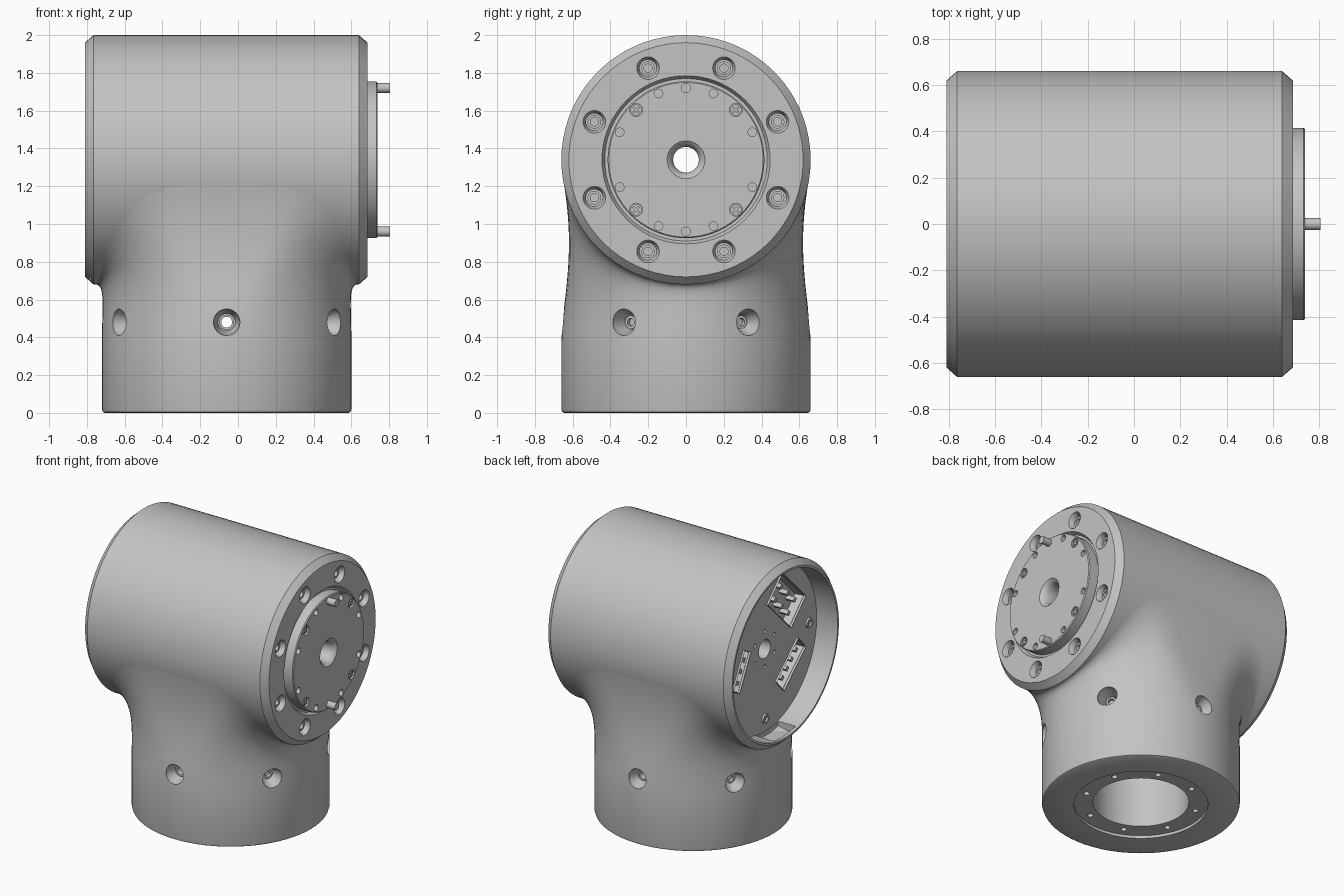
import bpy, bmesh
from math import sin, cos, pi, radians, copysign
from mathutils import Vector, Matrix

old = bpy.data.objects.get("Cube")
if old:
    bpy.data.objects.remove(old, do_unlink=True)

SEG = 72
R = 0.66            # radius of both cylinders
AXIS_Z = 1.34       # height of the horizontal axis
BASE_X = -0.06      # offset of the vertical axis
PLATE_X = -0.64     # rear plate inside the cup
FACE_X = 0.686      # front ring of the housing
FLANGE_X = 0.738    # face of the output flange
X, Z = Vector((1, 0, 0)), Vector((0, 0, 1))

grey = bpy.data.materials.new("machined_grey")
grey.use_nodes = True
grey.diffuse_color = (0.55, 0.55, 0.55, 1)
grey.node_tree.nodes["Principled BSDF"].inputs["Base Color"].default_value = (0.55, 0.55, 0.55, 1)


def finish(name, bm):
    bmesh.ops.remove_doubles(bm, verts=bm.verts, dist=1e-5)
    bmesh.ops.recalc_face_normals(bm, faces=bm.faces)
    mesh = bpy.data.meshes.new(name)
    bm.to_mesh(mesh)
    bm.free()
    mesh.materials.append(grey)
    obj = bpy.data.objects.new(name, mesh)
    bpy.context.collection.objects.link(obj)
    return obj


def skin(bm, rings, closed=False):
    """Bridge a list of rings of points with quads."""
    loops = [[bm.verts.new(p) for p in ring] for ring in rings]
    pairs = list(zip(loops, loops[1:])) + ([(loops[-1], loops[0])] if closed else [])
    for a, b in pairs:
        n = len(a)
        for i in range(n):
            j = (i + 1) % n
            bm.faces.new((a[i], a[j], b[j], b[i]))


def lathe(bm, profile, loc=(0, 0, 0), axis=Z, seg=SEG, closed=False):
    """Turn a (radius, height) profile round an axis."""
    m = Matrix.Translation(loc) @ axis.to_track_quat('Z', 'Y').to_matrix().to_4x4()
    angles = [2 * pi * i / seg for i in range(seg)]
    rings = [[m @ Vector((r * cos(a), r * sin(a), h)) for a in angles] for r, h in profile]
    start = len(bm.verts)
    skin(bm, rings, closed)
    bm.verts.ensure_lookup_table()
    bmesh.ops.remove_doubles(bm, verts=bm.verts[start:], dist=1e-5)


def rod(bm, r, h0, h1, loc, axis, seg=20):
    lathe(bm, [(0, h0), (r, h0), (r, h1), (0, h1)], loc, axis, seg)


def box(bm, size, m):
    bmesh.ops.create_cube(bm, size=1, matrix=m @ Matrix.Diagonal((*size, 1)))


def cut(obj, bm):
    """Subtract the solids in bm from obj and bake the result."""
    cutter = finish("cutter", bm)
    cutter.hide_render = True
    mod = obj.modifiers.new("holes", 'BOOLEAN')
    mod.operation, mod.solver, mod.object = 'DIFFERENCE', 'EXACT', cutter
    dg = bpy.context.evaluated_depsgraph_get()
    mesh = bpy.data.meshes.new_from_object(obj.evaluated_get(dg))
    obj.modifiers.clear()
    obj.data = mesh
    bpy.data.objects.remove(cutter, do_unlink=True)


def on_face(x, radius, degrees):
    a = radians(degrees)
    return Vector((x, radius * cos(a), AXIS_Z + radius * sin(a)))


def socket_screw(bm, r, loc, axis):
    lathe(bm, [(0, -0.05), (r, -0.05), (r, 0), (r * 0.6, 0), (r * 0.6, -0.025), (0, -0.025)],
          loc, axis, 18)


# Connectors: name, y, height over the axis, turn, length, width, columns, rows
CONNECTORS = [("power_connector", -0.24, 0.27, 45, 0.38, 0.24, 3, 2),
              ("signal_connector", -0.29, -0.22, -42, 0.34, 0.13, 4, 1),
              ("sensor_connector", 0.28, -0.06, -63, 0.29, 0.08, 3, 1)]


def connector_frame(y, z, turn):
    return Matrix.Translation((PLATE_X, y, AXIS_Z + z)) @ Matrix.Rotation(radians(turn), 4, 'X')


# Horizontal housing: cup at the rear end, recess for the flange at the other
centre = (0, 0, AXIS_Z)
bm = bmesh.new()
lathe(bm, [(0.068, PLATE_X), (0.605, PLATE_X), (0.605, -0.81), (0.62, -0.81), (R, -0.765),
           (R, 0.64), (0.62, FACE_X), (0.445, FACE_X), (0.43, 0.66), (0.068, 0.66)],
      centre, X, closed=True)
housing = finish("housing", bm)

bm = bmesh.new()
ring_angles = [22.5 + 45 * i for i in range(8)]
for a in ring_angles:
    lathe(bm, [(0, -0.08), (0.045, -0.08), (0.045, -0.03), (0.06, 0), (0.06, 0.05), (0, 0.05)],
          on_face(FACE_X, 0.525, a), X, 24)
for i in range(6):      # small holes round the bore of the rear plate
    rod(bm, 0.014, -0.05, 0.05, on_face(PLATE_X, 0.13, 30 + 60 * i), X, 12)
for _, y, z, turn, length, width, _, _ in CONNECTORS:     # connector pockets
    box(bm, (0.18, length - 0.01, width - 0.01), connector_frame(y, z, turn))
box(bm, (0.14, 0.26, 0.1), Matrix.Translation((-0.715, -0.02, 0.755)))     # cable channel
cut(housing, bm)

# Vertical base with a blended neck that flows into the housing
def neck_point(t, u):
    c, s = cos(t), sin(t)
    phi = radians(80) * s
    end = Vector((copysign(0.7 * abs(c) ** 0.45, c) if abs(c) > 1e-6 else 0,
                  0.659 * sin(phi), AXIS_Z - 0.659 * cos(phi)))
    along = Vector((c, s * cos(phi), abs(s * sin(phi)))).normalized()
    p0 = Vector((R * c, R * s, 0.38))
    p1 = Vector((R * c, (R - 0.005) * s, 0.58 + 0.02 * s * s))
    p2 = end - along * (0.06 + 0.34 * s * s)
    v = 1 - u
    return p0 * v**3 + p1 * 3 * u * v * v + p2 * 3 * u * u * v + end * u**3


angles = [2 * pi * i / SEG for i in range(SEG)]
profile = [(0, 0.62), (0.32, 0.62), (0.32, 0.02), (0.447, 0.02), (0.447, 0), (0.645, 0),
           (0.656, 0.006), (R, 0.02)]
rings = [[Vector((r * cos(a), r * sin(a), h)) for a in angles] for r, h in profile]
rings += [[neck_point(a, k / 20) for a in angles] for k in range(21)]
rings.append([Vector((0, 0, 0.8))] * SEG)
bm = bmesh.new()
skin(bm, rings)
bmesh.ops.translate(bm, verts=bm.verts, vec=X * BASE_X)
base = finish("base_neck", bm)

bm = bmesh.new()
screws = bmesh.new()
for i in range(6):      # countersunk radial holes with screws or open bushings
    a = radians(90 + 60 * i)
    out = Vector((cos(a), sin(a), 0))
    loc = Vector((BASE_X, 0, 0.48))
    lathe(bm, [(0, 0.25), (0.03, 0.25), (0.03, 0.52), (0.045, 0.52), (0.045, 0.58),
               (0.07, 0.63), (0.07, 0.75), (0, 0.75)], loc, out, 24)
    if i % 3:
        socket_screw(screws, 0.035, loc + out * 0.585, out)
    else:
        lathe(screws, [(0.029, 0.51), (0.04, 0.51), (0.04, 0.585), (0.029, 0.585)],
              loc, out, 24, closed=True)
for a in ring_angles:   # mounting holes underneath
    t = radians(a)
    rod(bm, 0.02, -0.05, 0.08, (BASE_X + 0.38 * cos(t), 0.38 * sin(t), 0.02), Z, 14)
cut(base, bm)
base_screws = finish("base_screws", screws)

# Output flange with funnel bore, pins and screws
bm = bmesh.new()
lathe(bm, [(0.068, 0.64), (0.415, 0.64), (0.415, 0.732), (0.409, FLANGE_X), (0.1, FLANGE_X),
           (0.085, 0.726), (0.074, 0.708), (0.068, 0.68)], centre, X, closed=True)
flange = finish("output_flange", bm)
bm, screws, pins = bmesh.new(), bmesh.new(), bmesh.new()
for a in ring_angles:
    rod(bm, 0.023, -0.04, 0.05, on_face(FLANGE_X, 0.38, a), X, 16)
for a in (45, 135, 225, 315):
    p = on_face(FLANGE_X, 0.373, a)
    rod(bm, 0.034, -0.03, 0.05, p, X)
    rod(screws, 0.031, -0.04, -0.012, p, X)
    for turn in (0, 90):
        m = Matrix.Translation(p - X * 0.01) @ Matrix.Rotation(radians(a + turn), 4, 'X')
        box(screws, (0.012, 0.046, 0.012), m)
for a in (90, 270):
    rod(pins, 0.026, 0.7, 0.805, on_face(0, 0.38, a), X)
cut(flange, bm)
flange_screws = finish("flange_screws", screws)
dowel_pins = finish("dowel_pins", pins)

# Housing screws on the front ring, plate screws in the rear cup
bm = bmesh.new()
for a in ring_angles:
    socket_screw(bm, 0.036, on_face(FACE_X - 0.03, 0.525, a), X)
for a in range(0, 360, 90):
    socket_screw(bm, 0.035, on_face(PLATE_X - 0.015, 0.51, a), -X)
housing_screws = finish("housing_screws", bm)

# Connector shrouds with contact pins, sunk into the rear plate
for name, y, z, turn, length, width, columns, rows in CONNECTORS:
    m = connector_frame(y, z, turn)
    bm = bmesh.new()
    box(bm, (0.11, length, width), m @ Matrix.Translation((0.04, 0, 0)))
    top = min(bm.faces, key=lambda f: f.calc_center_median().x)
    bmesh.ops.inset_region(bm, faces=[top], thickness=0.015)
    bmesh.ops.translate(bm, verts=top.verts, vec=X * 0.08)
    for i in range(columns):
        for j in range(rows):
            off = Vector((0.035, ((i + 0.5) / columns - 0.5) * (length - 0.05),
                          ((j + 0.5) / rows - 0.5) * (width - 0.04)))
            box(bm, (0.07, 0.03, 0.03), m @ Matrix.Translation(off))
    finish(name, bm)

# Smooth the turned parts, keep machined edges crisp
bpy.ops.object.select_all(action='DESELECT')
for obj in (housing, base, flange, dowel_pins, base_screws, housing_screws, flange_screws):
    obj.select_set(True)
bpy.context.view_layer.objects.active = housing
bpy.ops.object.shade_smooth_by_angle(angle=radians(30))
